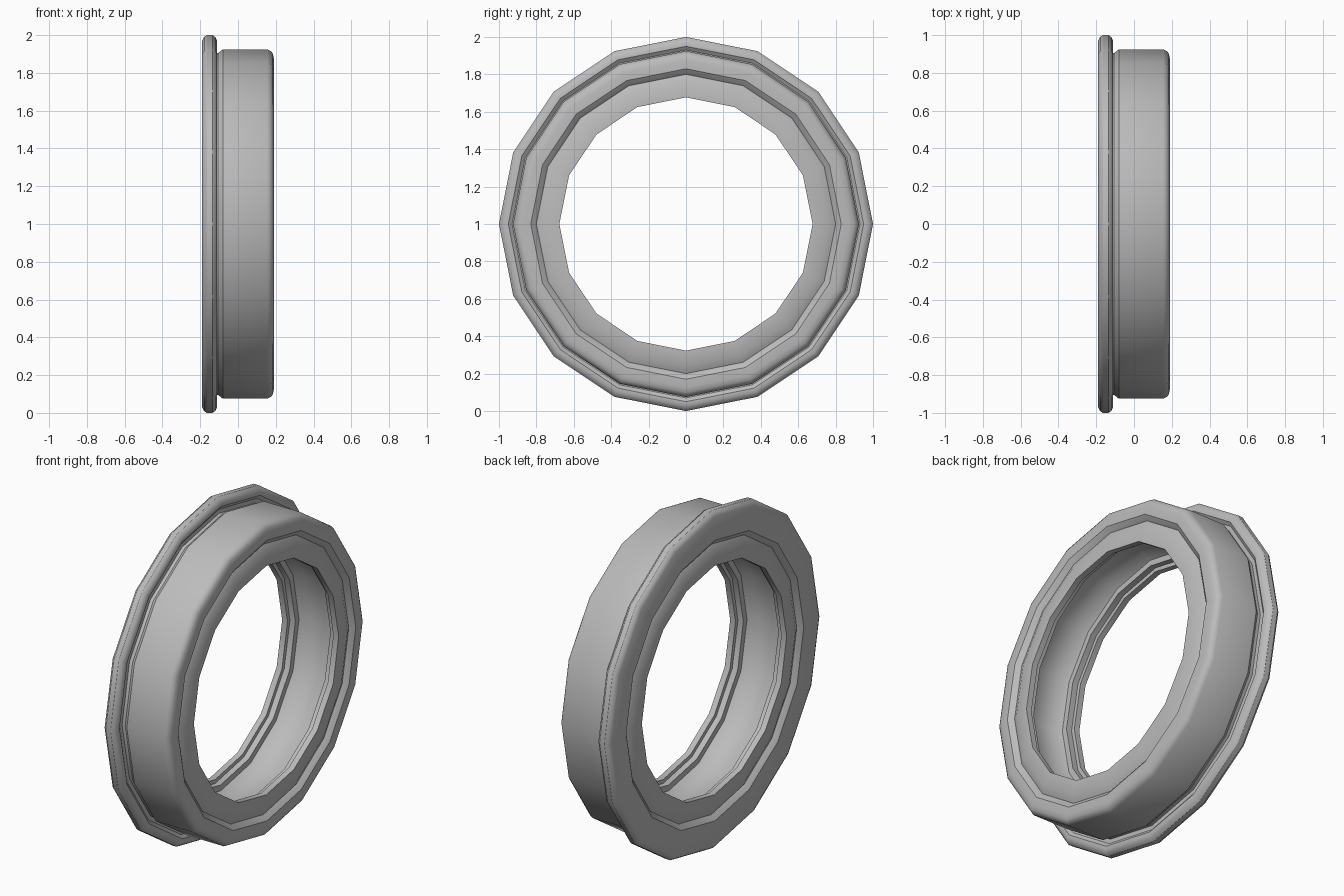
import bpy, bmesh, math

SIDES = 16

cube = bpy.data.objects.get("Cube")
if cube:
    bpy.data.objects.remove(cube, do_unlink=True)

grey = bpy.data.materials.new("plain_grey")
grey.use_nodes = True
colour = (0.5, 0.5, 0.5, 1)
grey.diffuse_color = colour
grey.node_tree.nodes["Principled BSDF"].inputs["Base Color"].default_value = colour


def lathe(name, profile):
    """Turn a closed (x, radius) profile around the x axis."""
    bm = bmesh.new()
    rings = []
    for i in range(SIDES):
        a = math.tau * i / SIDES
        rings.append([bm.verts.new((x, r * math.cos(a), 1 + r * math.sin(a)))
                      for x, r in profile])
    n = len(profile)
    for i, ring in enumerate(rings):
        nxt = rings[(i + 1) % SIDES]
        for j in range(n):
            k = (j + 1) % n
            bm.faces.new((ring[j], ring[k], nxt[k], nxt[j]))
    bmesh.ops.recalc_face_normals(bm, faces=bm.faces)
    mesh = bpy.data.meshes.new(name)
    bm.to_mesh(mesh)
    bm.free()
    mesh.materials.append(grey)
    obj = bpy.data.objects.new(name, mesh)
    bpy.context.collection.objects.link(obj)
    bpy.ops.object.select_all(action='DESELECT')
    obj.select_set(True)
    bpy.context.view_layer.objects.active = obj
    bpy.ops.object.shade_smooth_by_angle(angle=math.radians(32))
    return obj


# Wide rounded flange, narrow neck and rounded drum
outside = [(-0.19, 0.83), (-0.19, 0.97), (-0.18, 0.99), (-0.165, 1.0),
           (-0.135, 1.0), (-0.12, 0.99), (-0.11, 0.97), (-0.11, 0.95),
           (-0.125, 0.93), (-0.125, 0.905), (-0.105, 0.905), (-0.08, 0.925),
           (0.155, 0.925), (0.175, 0.915), (0.185, 0.9), (0.19, 0.875),
           (0.19, 0.83)]

# Shallow groove, flat lip, stepped bore: the same at both ends
lip = [(0.175, 0.81), (0.165, 0.80), (0.185, 0.76), (0.185, 0.677),
       (0.15, 0.677), (0.15, 0.70), (0.115, 0.70), (0.115, 0.735),
       (0.06, 0.765)]
mirrored_lip = [(-x, r) for x, r in reversed(lip)]

lathe("wheel_rim", outside + lip + mirrored_lip)
